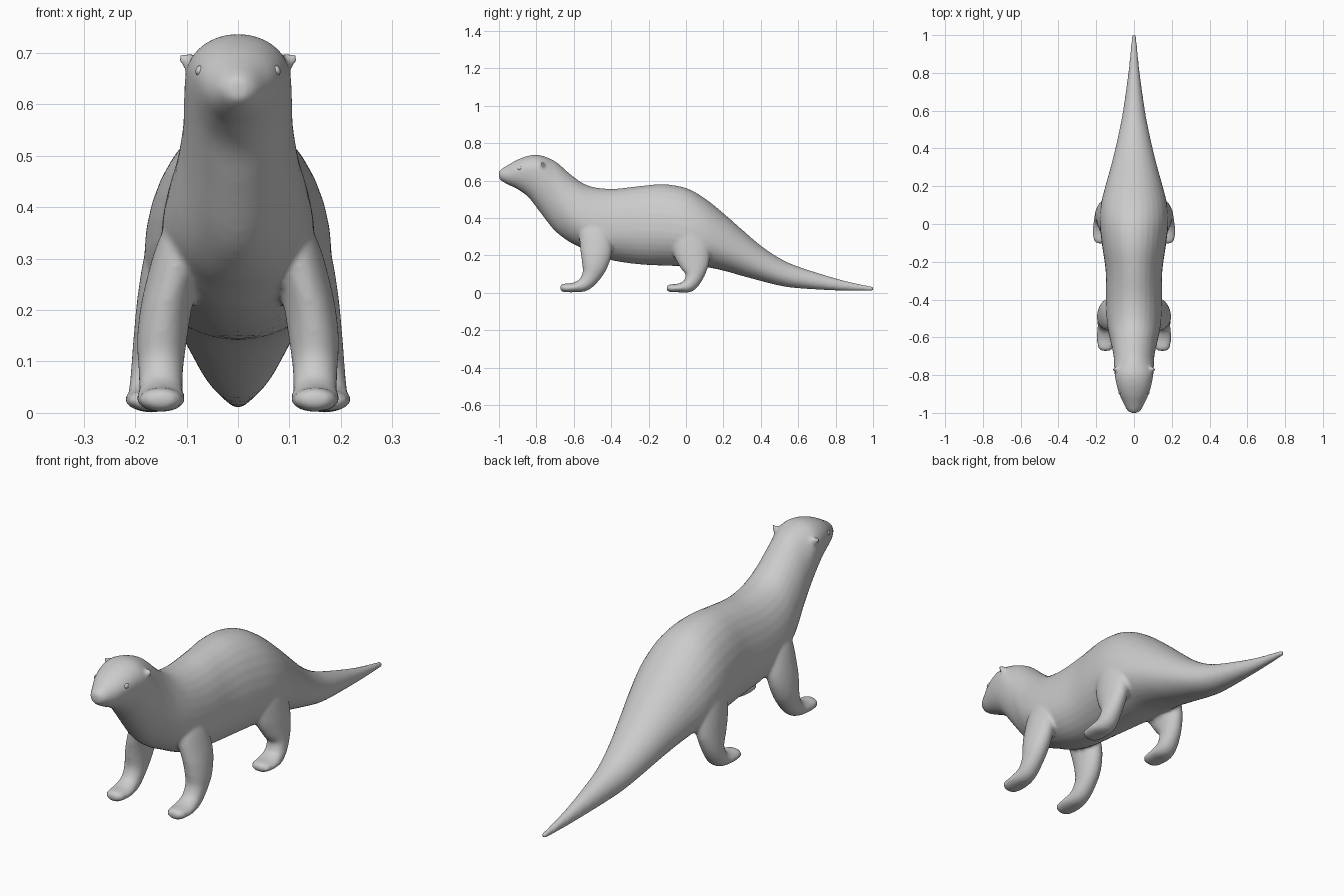
import bpy, bmesh, math
from mathutils import Vector

if "Cube" in bpy.data.objects:
    bpy.data.objects.remove(bpy.data.objects["Cube"])


def catmull(rows, n):
    # smooth interpolation between rows of numbers
    out = []
    for i in range(len(rows) - 1):
        p = [rows[max(0, min(len(rows) - 1, i + k))] for k in (-1, 0, 1, 2)]
        for s in range(n):
            t = s / n
            out.append([0.5 * (2 * b + (c - a) * t + (2 * a - 5 * b + 4 * c - d) * t * t
                               + (3 * b - a - 3 * c + d) * t ** 3) for a, b, c, d in zip(*p)])
    return out + [list(rows[-1])]


def loft(name, rings):
    bm = bmesh.new()
    loops = [[bm.verts.new(p) for p in r] for r in rings]
    n = len(loops[0])
    for a, b in zip(loops, loops[1:]):
        for i in range(n):
            bm.faces.new((a[i], a[(i + 1) % n], b[(i + 1) % n], b[i]))
    bm.faces.new(loops[0][::-1])
    bm.faces.new(loops[-1])
    bmesh.ops.recalc_face_normals(bm, faces=bm.faces)
    me = bpy.data.meshes.new(name)
    bm.to_mesh(me)
    bm.free()
    ob = bpy.data.objects.new(name, me)
    bpy.context.collection.objects.link(ob)
    return ob


ANG = [2 * math.pi * i / 32 for i in range(32)]


def body_ring(row):
    y, top, bot, w, k = row
    mid = bot + (top - bot) * k
    return [(w * math.cos(a), y,
             mid + math.sin(a) * ((top - mid) if math.sin(a) > 0 else (mid - bot))) for a in ANG]


def tube(name, path, side):
    # path rows: x, y, z, half width, half thickness
    rows = catmull(path, 5)
    rings = []
    for i, (x, y, z, w, h) in enumerate(rows):
        a, b = rows[max(0, i - 1)], rows[min(len(rows) - 1, i + 1)]
        tan = Vector((0, b[1] - a[1], b[2] - a[2])).normalized()
        nrm = tan.cross(Vector((1, 0, 0)))
        rings.append([Vector((side * (x + w * math.cos(t)), y, z)) + nrm * h * math.sin(t) for t in ANG])
    return loft(name, rings)


# Trunk from nose to tail: y, top, bottom, half width, height of widest point
trunk = [
    (-1.0, .650, .610, .018, .5), (-.985, .663, .597, .036, .5),
    (-.95, .684, .577, .056, .5), (-.90, .712, .553, .078, .6),
    (-.84, .733, .508, .095, .66), (-.78, .735, .43, .104, .7),
    (-.70, .703, .33, .108, .55), (-.62, .635, .27, .125, .42),
    (-.55, .585, .235, .14, .4), (-.48, .562, .20, .148, .4),
    (-.38, .556, .17, .15, .4), (-.25, .57, .152, .15, .42),
    (-.12, .58, .145, .168, .42), (0, .56, .142, .182, .4),
    (.10, .505, .138, .176, .4), (.20, .425, .118, .152, .42),
    (.30, .337, .09, .124, .45), (.40, .252, .063, .099, .45),
    (.50, .185, .038, .077, .45), (.60, .14, .024, .058, .45),
    (.80, .077, .012, .030, .45), (.93, .046, .009, .017, .5), (1.004, .032, .009, .011, .5)]
body = loft("body", [body_ring(r) for r in catmull(trunk, 4)])

# Legs with feet, from toe up to shoulder or hip
front = [(.15, -.672, .025, .020, .012), (.15, -.655, .026, .040, .022), (.15, -.60, .028, .047, .026),
         (.15, -.545, .045, .043, .038), (.15, -.508, .09, .044, .050), (.147, -.488, .15, .049, .070),
         (.135, -.48, .23, .05, .085), (.11, -.49, .33, .047, .08), (.09, -.49, .40, .03, .05)]
hind = [(.17, -.104, .023, .020, .011), (.17, -.088, .024, .042, .020), (.17, -.035, .026, .050, .024),
        (.168, .015, .040, .045, .038), (.165, .045, .09, .043, .050), (.156, .045, .15, .047, .080),
        (.14, .03, .23, .055, .10), (.12, .01, .32, .058, .095), (.10, 0, .40, .04, .06)]
parts = [body] + [tube("leg", p, s) for p in (front, hind) for s in (1, -1)]

# Ears: small pointed flaps
ear = [(.085, -.765, .678, .012, .02), (.100, -.768, .682, .010, .018),
       (.112, -.772, .688, .007, .010), (.121, -.775, .694, .002, .003)]
for s in (1, -1):
    rings = [[(s * x, y + a * math.cos(t), z + b * math.sin(t)) for t in ANG] for x, y, z, a, b in ear]
    parts.append(loft("ear", rings))

# Blend everything into one skin
bpy.ops.object.select_all(action='DESELECT')
for o in parts:
    o.select_set(True)
bpy.context.view_layer.objects.active = body
bpy.ops.object.join()
rm = body.modifiers.new("blend", 'REMESH')
rm.mode = 'VOXEL'
rm.voxel_size = .0075
rm.use_smooth_shade = True
sm = body.modifiers.new("soften", 'SMOOTH')
sm.factor = .5
sm.iterations = 8

# Eyes
for s, label in ((1, "left"), (-1, "right")):
    bpy.ops.mesh.primitive_uv_sphere_add(segments=20, ring_count=12, radius=1,
                                         location=(s * .071, -.885, .665))
    eye = bpy.context.object
    eye.name = label + "_eye"
    eye.scale = (.011, .017, .012)
    eye.rotation_euler = (0, 0, s * .35)
    bpy.ops.object.shade_smooth()
